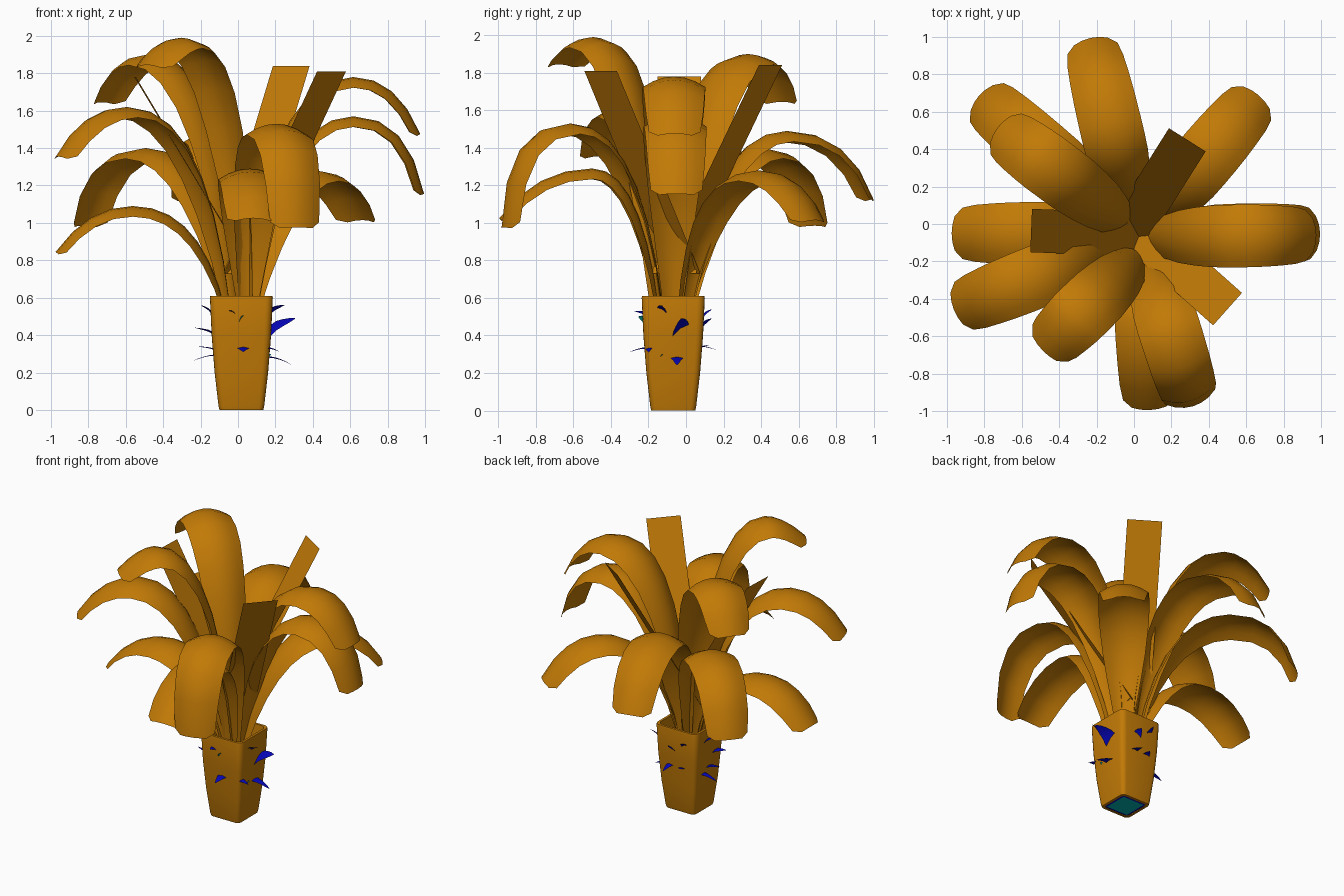
import bpy, math
from mathutils import Vector

if "Cube" in bpy.data.objects:
    bpy.data.objects.remove(bpy.data.objects["Cube"])

CX, CY = 0.018, -0.068          # pot axis


def material(name, rgb):
    m = bpy.data.materials.new(name)
    m.diffuse_color = (*rgb, 1)
    m.use_nodes = True
    m.node_tree.nodes["Principled BSDF"].inputs["Base Color"].default_value = m.diffuse_color
    return m


ORANGE = material("ochre", (0.54, 0.195, 0.002))
BLUE = material("deep_blue", (0.002, 0.002, 0.5))
TEAL = material("teal", (0.0, 0.42, 0.42))


def build(name, verts, faces, mat, angle=40):
    me = bpy.data.meshes.new(name)
    me.from_pydata(verts, [], faces)
    me.materials.append(mat)
    ob = bpy.data.objects.new(name, me)
    bpy.context.collection.objects.link(ob)
    bpy.ops.object.select_all(action='DESELECT')
    ob.select_set(True)
    bpy.context.view_layer.objects.active = ob
    bpy.ops.object.shade_smooth_by_angle(angle=math.radians(angle))
    return ob


def square_ring(half, r, z):
    # rounded square outline
    out = []
    for k in range(4):
        a0 = k * math.pi / 2
        sx, sy = [(1, 1), (-1, 1), (-1, -1), (1, -1)][k]
        for i in range(5):
            a = a0 + i * math.pi / 8
            out.append((CX + sx * (half - r) + r * math.cos(a),
                        CY + sy * (half - r) + r * math.sin(a), z))
    return out


# pot: tapered rounded square, hollow rim, soil cap inside
profile = [(0.10, 0.0), (0.117, 0.0), (0.122, 0.02), (0.143, 0.2), (0.159, 0.4),
           (0.168, 0.60), (0.166, 0.61), (0.149, 0.61), (0.147, 0.595), (0.138, 0.5)]
verts, faces = [], []
N = 20
for h, z in profile:
    verts += square_ring(h, 0.24 * h, z)
for j in range(len(profile) - 1):
    for i in range(N):
        k = (i + 1) % N
        faces.append((j * N + i, j * N + k, (j + 1) * N + k, (j + 1) * N + i))
faces.append(tuple(range((len(profile) - 1) * N, len(profile) * N)))
build("pot", verts, faces, ORANGE)

# recessed base panel
build("base_border", square_ring(0.10, 0.024, 0.004), [tuple(reversed(range(N)))], BLUE)
build("base_panel", square_ring(0.085, 0.005, 0.002), [tuple(reversed(range(N)))], TEAL)


def quad(a, b, c, t):
    return a * (1 - t) ** 2 + b * 2 * t * (1 - t) + c * t * t


def arched_leaf(name, base, tip, peak_frac, zp):
    # rises steeply from the pot, arches at the peak, then droops
    bx, by = base
    d = Vector((tip[0] - bx, tip[1] - by, 0))
    rt = d.length + 0.025
    d.normalize()
    side = Vector((-d.y, d.x, 0))
    rp, zt = rt * peak_frac, tip[2]
    b, p, e = Vector((0, 0.5)), Vector((rp, zp)), Vector((rt, zt - 0.015))
    c1 = Vector((rp * (0.19 if zp > 1.7 else 0.25), zp))
    c2 = Vector((rp + (rt - rp) * min(0.98, 0.3 + 1.2 * (zp - zt)), zp))
    path = [quad(b, c1, p, i / 7) for i in range(8)]
    path += [quad(p, c2, e, i / 4) for i in range(1, 5)]
    widths = [0.09, 0.165, 0.23, 0.28, 0.31, 0.33, 0.335, 0.335, 0.33, 0.32, 0.305, 0.275]
    verts, faces = [], []
    M = 7
    for i, (pt, w) in enumerate(zip(path, widths)):
        t = (path[min(i + 1, 11)] - path[max(i - 1, 0)]).normalized()
        nr, nz = -t.y, t.x               # upper-side normal
        for j in range(M):
            u = j / (M - 1) * 2 - 1
            sag = -0.17 * w * u * u
            cut = 0.035 if i == 11 and j in (0, M - 1) else 0   # clipped tip corners
            r, z = pt.x + nr * sag - t.x * cut, pt.y + nz * sag - t.y * cut
            verts.append(Vector((bx, by, z)) + d * r + side * (u * w / 2))
    for i in range(11):
        for j in range(M - 1):
            a = i * M + j
            faces.append((a, a + M, a + M + 1, a + 1))
    build(name, verts, faces, ORANGE)


# base xy, tip xyz, where the peak falls, peak height
leaves = [
    ((0.00, 0.00), (-0.23, 0.97, 1.14), 0.54, 1.49),
    ((-0.03, -0.01), (-0.81, 0.67, 1.00), 0.58, 1.40),
    ((0.00, -0.03), (-0.71, 0.50, 1.66), 0.66, 1.90),
    ((-0.06, -0.05), (-0.95, -0.05, 0.86), 0.55, 1.09),
    ((-0.04, -0.09), (-0.94, -0.45, 1.37), 0.60, 1.62),
    ((0.06, -0.14), (-0.47, -0.66, 1.86), 0.66, 1.99),
    ((0.05, -0.14), (0.08, -0.97, 1.04), 0.42, 1.29),
    ((0.05, -0.12), (0.31, -0.95, 0.99), 0.58, 1.53),
    ((0.06, -0.03), (0.65, 0.67, 1.03), 0.58, 1.28),
    ((0.03, -0.07), (0.95, -0.06, 1.49), 0.62, 1.78),
    ((0.05, -0.07), (0.97, -0.05, 1.17), 0.60, 1.57),
]
for i, spec in enumerate(leaves):
    arched_leaf(f"arched_leaf_{i + 1}", *spec)

# straight young leaves: flat tilted blades crossing over the pot axis
for i, (lo, hi) in enumerate([((-0.05, -0.08, 0.73), (0.285, 0.45, 1.84)),
                              ((0.0, -0.01, 0.73), (0.50, -0.455, 1.81)),
                              ((0.08, -0.06, 0.73), (-0.55, -0.035, 1.78))]):
    lo, hi = Vector(lo), Vector(hi)
    s = (hi - lo).cross(Vector((0, 0, 1))).normalized() * 0.116
    build(f"straight_leaf_{i + 1}", [lo - s, lo + s, hi + s, hi - s], [(0, 1, 2, 3)], ORANGE)


def thorn(name, k, off, z0, length, rise, w, mat, tilt=0.0):
    # small curved pointed blade standing out of pot side k
    a = k * math.pi / 2
    d, s = Vector((math.cos(a), math.sin(a), 0)), Vector((-math.sin(a), math.cos(a), 0))
    start = Vector((CX, CY, z0)) + d * (0.119 + 0.05 * (z0 / 0.6) ** 0.85 - 0.004) + s * off
    s = s * math.cos(tilt) + Vector((0, 0, math.sin(tilt)))
    verts, faces = [], []
    for t in (0, 0.25, 0.5, 0.75, 1):
        c = start + d * (length * t) + Vector((0, 0, rise * (t ** 0.6 if rise > 0 else t ** 1.8)))
        h = w / 2 * (1 - t) ** 0.7
        verts += [c - s * h, c + Vector((0, 0, 0.22 * h)), c + s * h]
    for i in range(4):
        for j in range(2):
            q = i * 3 + j
            faces.append((q, q + 3, q + 4, q + 1))
    build(name, verts, faces, mat)


# sprouting thorns on the four pot sides (side, offset, z, length, rise, width, tilt)
thorns = [
    (0, -0.06, 0.53, 0.07, 0.03, 0.06, -0.5), (0, 0.04, 0.42, 0.14, 0.07, 0.11, 0.6),
    (0, -0.13, 0.33, 0.06, -0.02, 0.04, 0.2), (0, 0.02, 0.28, 0.13, -0.04, 0.07, 0),
    (1, 0.07, 0.50, 0.05, 0.04, 0.05, 0.4), (1, -0.03, 0.45, 0.05, 0.04, 0.07, -0.4),
    (1, -0.05, 0.34, 0.09, -0.02, 0.05, 0), (1, 0.05, 0.33, 0.05, 0.02, 0.06, 0),
    (2, -0.05, 0.52, 0.06, 0.04, 0.05, 0.3), (2, 0.06, 0.41, 0.10, 0.03, 0.06, 0.2),
    (2, 0.0, 0.32, 0.10, 0.02, 0.06, 0), (2, -0.06, 0.29, 0.12, -0.03, 0.05, 0),
    (3, -0.05, 0.52, 0.05, 0.01, 0.04, -0.4), (3, 0.01, 0.33, 0.09, -0.02, 0.07, 0),
]
for i, t in enumerate(thorns):
    thorn(f"thorn_{i + 1}", *t[:6], BLUE, t[6])
thorn("small_bud_1", 3, 0.0, 0.48, 0.03, 0.02, 0.05, TEAL, 0.9)
thorn("small_bud_2", 0, -0.06, 0.28, 0.02, 0.02, 0.03, TEAL, 0.6)
